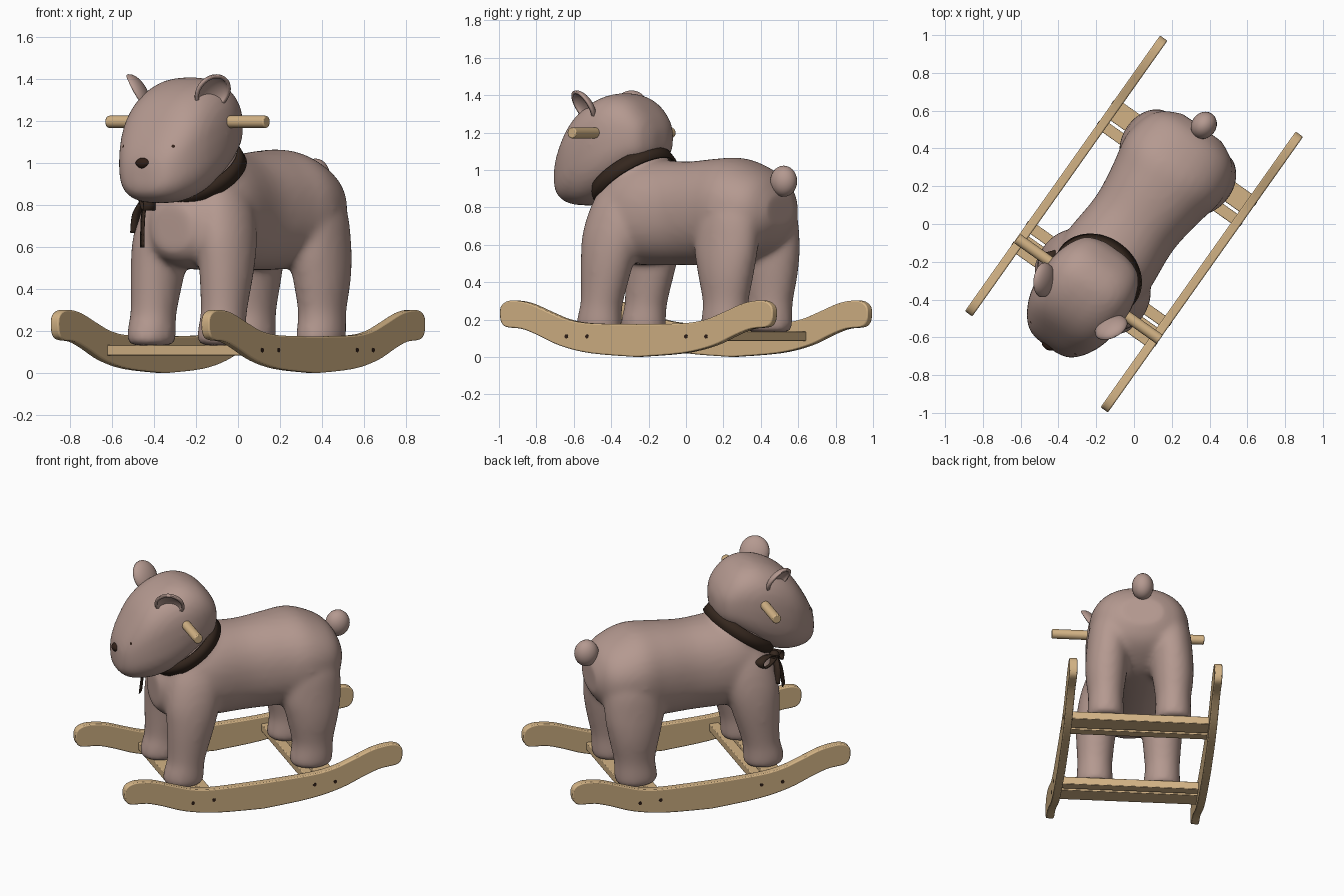
import bpy, bmesh, math
from mathutils import Vector, Matrix

if "Cube" in bpy.data.objects:
    bpy.data.objects.remove(bpy.data.objects["Cube"])

TURN = math.radians(-35.3)   # the whole toy stands at an angle


def material(name, rgb):
    m = bpy.data.materials.new(name)
    m.diffuse_color = (*rgb, 1)
    m.use_nodes = True
    m.node_tree.nodes["Principled BSDF"].inputs["Base Color"].default_value = m.diffuse_color
    return m


PLUSH = material("dusty pink plush", (0.46, 0.32, 0.28))
WOOD = material("light wood", (0.65, 0.45, 0.235))
RIBBON = material("brown ribbon", (0.035, 0.02, 0.013))
DARK = material("dark brown", (0.03, 0.014, 0.009))


def finish(name, bm, mat, angle=40):
    bmesh.ops.recalc_face_normals(bm, faces=bm.faces)
    me = bpy.data.meshes.new(name)
    bm.to_mesh(me)
    bm.free()
    me.materials.append(mat)
    ob = bpy.data.objects.new(name, me)
    bpy.context.collection.objects.link(ob)
    ob.rotation_euler.z = TURN
    bpy.ops.object.select_all(action='DESELECT')
    ob.select_set(True)
    bpy.context.view_layer.objects.active = ob
    bpy.ops.object.shade_smooth_by_angle(angle=math.radians(angle))
    return ob


def spline(pts, n=4):
    """Smooth path through tuples of any size."""
    P = [pts[0]] + list(pts) + [pts[-1]]
    out = []
    for i in range(1, len(P) - 2):
        for k in range(n):
            t = k / n
            out.append(tuple(0.5 * (2 * b + (c - a) * t + (2 * a - 5 * b + 4 * c - d) * t * t
                                    + (3 * b - a - 3 * c + d) * t ** 3)
                             for a, b, c, d in zip(*P[i - 1:i + 3])))
    return out + [tuple(pts[-1])]


def loft(bm, rings, v_axis, power=2.0, n=32):
    """Closed skin over rings of (x, y, z, half width in x, half size along v_axis)."""
    loops = []
    for x, y, z, ru, rv in spline(rings):
        loop = []
        for i in range(n):
            a = 2 * math.pi * i / n
            c, s = math.cos(a), math.sin(a)
            u = math.copysign(abs(c) ** (2 / power), c) * ru
            v = math.copysign(abs(s) ** (2 / power), s) * rv
            loop.append(bm.verts.new(Vector((x + u, y, z)) + v * Vector(v_axis)))
        loops.append(loop)
    for a, b in zip(loops, loops[1:]):
        for i in range(n):
            bm.faces.new((a[i], a[(i + 1) % n], b[(i + 1) % n], b[i]))
    bm.faces.new(loops[0])
    bm.faces.new(loops[-1])


def ball(bm, loc, size):
    bmesh.ops.create_uvsphere(bm, u_segments=24, v_segments=14, radius=1,
                              matrix=Matrix.Translation(loc) @ Matrix.Diagonal((*size, 1)))


def plush(ob, voxel=0.016, steps=10):
    r = ob.modifiers.new("fuse", 'REMESH')
    r.mode = 'VOXEL'
    r.voxel_size = voxel
    r.use_smooth_shade = True
    s = ob.modifiers.new("soften", 'SMOOTH')
    s.iterations = steps


def yz_rings(rows):
    return [(0, y, (lo + hi) / 2, hw, (hi - lo) / 2) for y, hw, lo, hi in rows]


# Body: torso, neck and four legs fused
bm = bmesh.new()
loft(bm, yz_rings([(-.55, .11, .58, .80), (-.50, .18, .53, .87), (-.40, .24, .50, 1.0),
                   (-.25, .268, .49, 1.055), (0, .25, .49, 1.045), (.20, .275, .49, 1.06),
                   (.35, .305, .50, 1.065), (.48, .285, .55, 1.02), (.57, .23, .61, .96),
                   (.625, .13, .69, .87)]), (0, 0, 1), 2.2)
ball(bm, (0, -.35, .95), (.222, .22, .222))
for s in (-1, 1):
    loft(bm, [(s * .205, -.42, .132, .092, .108), (s * .205, -.425, .16, .11, .125),
              (s * .205, -.42, .22, .11, .122), (s * .205, -.405, .30, .107, .118),
              (s * .20, -.375, .50, .122, .15), (s * .187, -.355, .65, .127, .17),
              (s * .155, -.33, .80, .122, .165), (s * .12, -.32, .93, .09, .12)], (0, 1, 0))
    loft(bm, [(s * .205, .40, .132, .092, .113), (s * .205, .395, .16, .11, .133),
              (s * .205, .40, .22, .11, .13), (s * .205, .405, .30, .108, .13),
              (s * .203, .405, .45, .125, .162), (s * .192, .40, .60, .132, .188),
              (s * .165, .40, .78, .135, .18), (s * .12, .39, .93, .10, .13)], (0, 1, 0))
plush(finish("body_and_legs", bm, PLUSH), steps=14)

# Head with muzzle
bm = bmesh.new()
loft(bm, yz_rings([(-.795, .06, .89, .99), (-.778, .125, .85, 1.06), (-.73, .178, .82, 1.16),
                   (-.66, .22, .81, 1.27), (-.58, .245, .815, 1.345), (-.48, .256, .85, 1.395),
                   (-.38, .25, .91, 1.41), (-.28, .22, .985, 1.375), (-.20, .165, 1.05, 1.29),
                   (-.165, .07, 1.11, 1.21)]), (0, 0, 1), 2.7)
plush(finish("head", bm, PLUSH))

# Ears: cupped half shells facing sideways and leaning outward
for s, side in ((-1, "right"), (1, "left")):
    bm = bmesh.new()
    bmesh.ops.create_uvsphere(bm, u_segments=32, v_segments=16, radius=1)
    bmesh.ops.delete(bm, geom=[v for v in bm.verts if v.co.y < -0.01], context='VERTS')
    bm.transform(Matrix.Translation((s * .222, -.52, 1.335))
                 @ Matrix.Rotation(math.radians(s * 62), 4, 'Z')
                 @ Matrix.Rotation(math.radians(30), 4, 'X')
                 @ Matrix.Diagonal((.092, .05, .10, 1)))
    ob = finish(side + "_ear", bm, PLUSH)
    ob.modifiers.new("thickness", 'SOLIDIFY').thickness = .018

# Tail, eyes and nose
bm = bmesh.new()
ball(bm, (0, .64, .94), (.066, .075, .083))
finish("tail", bm, PLUSH, 180)
bm = bmesh.new()
for s in (-1, 1):
    ball(bm, (s * .135, -.722, 1.075), (.024, .024, .024))
finish("eyes", bm, DARK, 180)
bm = bmesh.new()
ball(bm, (0, -.78, 1.0), (.042, .03, .027))
for v in bm.verts:                      # narrow the nose towards the bottom
    v.co.x *= 1 + 12 * min(0, v.co.z - 1.0)
finish("nose", bm, DARK, 180)

# Collar: tilted ribbon band
bm = bmesh.new()
bmesh.ops.create_cone(bm, segments=64, radius1=.246, radius2=.236, depth=.075, cap_ends=False,
                      matrix=Matrix.Translation((0, -.35, .965))
                      @ Matrix.Rotation(math.radians(35), 4, 'X'))
ob = finish("collar", bm, RIBBON)
ob.modifiers.new("thickness", 'SOLIDIFY').thickness = .015


# Bow at the side of the neck
def strip(name, pts, width):
    bm = bmesh.new()
    w = Vector(width) / 2
    rows = [(bm.verts.new(Vector(p) - w), bm.verts.new(Vector(p) + w)) for p in spline(pts, 5)]
    for a, b in zip(rows, rows[1:]):
        bm.faces.new((a[0], a[1], b[1], b[0]))
    finish(name, bm, RIBBON).modifiers.new("thickness", 'SOLIDIFY').thickness = .006


K = Vector((-.19, -.50, .83))
bm = bmesh.new()
ball(bm, K, (.03, .03, .03))
finish("bow_knot", bm, RIBBON, 180)
for name, d in (("bow_loop_back", (-.085, .13, -.01)), ("bow_loop_front", (.07, -.06, -.03))):
    d = Vector(d)
    up = Vector((0, 0, .03))
    strip(name, [K, K + d * .5 + up, K + d * .9 + up * .8, K + d,
                 K + d * .85 - up, K + d * .4 - up, K], (-.04, -.045, 0))
strip("bow_tail_back", [K, K + Vector((-.05, .0, -.07)), K + Vector((-.07, .01, -.16))], (.025, .03, 0))
strip("bow_tail_front", [K, K + Vector((.02, -.05, -.10)), K + Vector((.035, -.075, -.23))], (.04, -.03, 0))


# Wooden parts
def rod(bm, x0, x1, y, z, r, n=24):
    bmesh.ops.create_cone(bm, segments=n, radius1=r, radius2=r, depth=x1 - x0, cap_ends=True,
                          matrix=Matrix.Translation(((x0 + x1) / 2, y, z))
                          @ Matrix.Rotation(math.pi / 2, 4, 'Y'))


def wood(name, bm, bevel):
    b = finish(name, bm, WOOD, 35).modifiers.new("rounded", 'BEVEL')
    b.width, b.segments, b.limit_method = bevel, 2, 'ANGLE'
    b.angle_limit = math.radians(40)


bm = bmesh.new()
rod(bm, -.46, .465, -.42, 1.198, .029)
wood("handle_bar", bm, .006)

# Rockers: half profile from top centre round the tip to bottom centre
half = spline([(0, .175), (.3, .18), (.45, .20), (.57, .24), (.70, .287), (.80, .302), (.855, .295),
               (.887, .27), (.894, .23), (.884, .185), (.85, .16), (.75, .15), (.65, .118),
               (.5, .06), (.3, .02), (0, 0)])
outline = half + [(-y, z) for y, z in half[-2:0:-1]]
for s, side in ((-1, "right"), (1, "left")):
    bm = bmesh.new()
    f = bm.faces.new([bm.verts.new((s * .44 - .024, y, z)) for y, z in outline])
    g = bmesh.ops.extrude_face_region(bm, geom=[f])
    bmesh.ops.translate(bm, vec=(.048, 0, 0),
                        verts=[v for v in g["geom"] if isinstance(v, bmesh.types.BMVert)])
    wood(side + "_rocker", bm, .007)

# Cross slats under the feet and their screws
for e, end in ((-1, "front"), (1, "back")):
    bm = bmesh.new()
    for y, w in ((.433, .115), (.33, .06)):
        bmesh.ops.create_cube(bm, size=1, matrix=Matrix.Translation((0, e * y, .11))
                              @ Matrix.Diagonal((.84, w, .05, 1)))
    wood(end + "_slats", bm, .004)
bm = bmesh.new()
for s in (-1, 1):
    for y in (-.455, -.32, .328, .46):
        rod(bm, s * .463 - .003, s * .463 + .003, y, .11, .011, 12)
finish("screws", bm, DARK)
